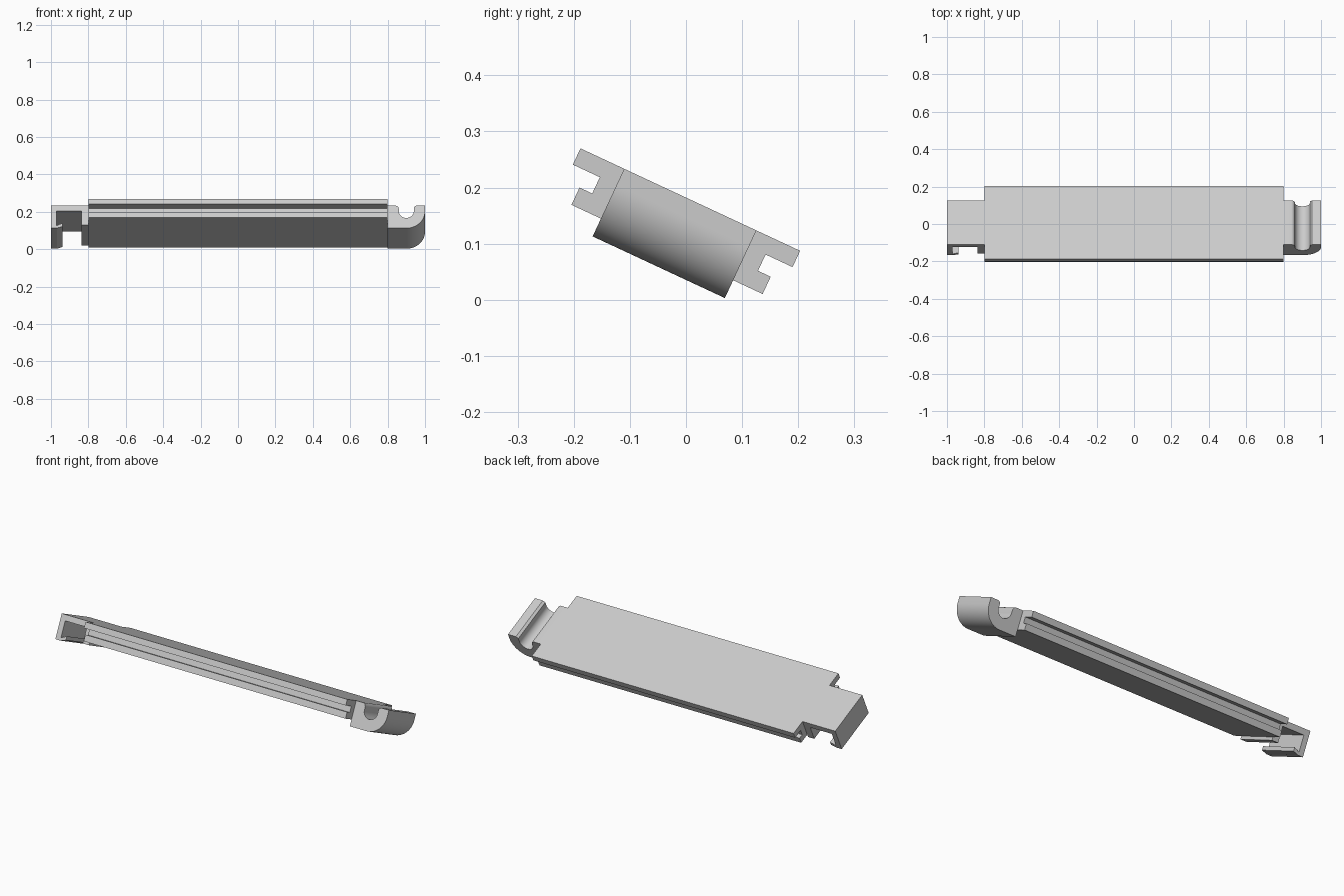
import bpy
import bmesh
from math import radians, sin, cos
from mathutils import Matrix, Vector

cube = bpy.data.objects.get("Cube")
if cube:
    bpy.data.objects.remove(cube)

grey = bpy.data.materials.new("light grey")
grey.use_nodes = True
colour = (0.6, 0.6, 0.6, 1)
grey.diffuse_color = colour
grey.node_tree.nodes["Principled BSDF"].inputs["Base Color"].default_value = colour

TILT = Matrix.Rotation(radians(-25), 4, 'X')
MID = -0.0685          # middle of the slat across its width
TOP, LOW = 0.165, 0.032


def arc(cx, cz, r, start, end, steps):
    """Points on a circle from one angle to another, in degrees."""
    angles = [radians(start + (end - start) * i / steps) for i in range(steps + 1)]
    return [(cx + r * cos(a), cz + r * sin(a)) for a in angles]


def extrude(name, outline, place, start, end, smooth=False):
    """Extrude a closed outline between two positions, then tilt it."""
    bm = bmesh.new()
    base = bm.faces.new([bm.verts.new(place(p, start)) for p in outline])
    new = bmesh.ops.extrude_face_region(bm, geom=[base])["geom"]
    move = place(outline[0], end) - place(outline[0], start)
    bmesh.ops.translate(bm, vec=move, verts=[g for g in new if isinstance(g, bmesh.types.BMVert)])
    bmesh.ops.recalc_face_normals(bm, faces=bm.faces)
    bm.transform(TILT)
    mesh = bpy.data.meshes.new(name)
    bm.to_mesh(mesh)
    bm.free()
    mesh.materials.append(grey)
    obj = bpy.data.objects.new(name, mesh)
    bpy.context.collection.objects.link(obj)
    if smooth:
        bpy.ops.object.select_all(action='DESELECT')
        obj.select_set(True)
        bpy.context.view_layer.objects.active = obj
        bpy.ops.object.shade_smooth_by_angle(angle=radians(30))
    return obj


def along_length(p, x):
    return Vector((x, MID + p[0], p[1]))


def across_width(p, y):
    return Vector((p[0], MID + y, p[1]))


# Long slat with a groove down each edge
half = [(0.216, TOP), (0.216, 0.133), (0.163, 0.133),
        (0.163, 0.101), (0.188, 0.101), (0.188, 0.067)]
slat = half + [(-y, z) for y, z in reversed(half)]
extrude("slat", slat, along_length, -0.8, 0.8)

# Rounded socket end with an open round channel
socket = [(0.8, LOW)]
socket += arc(0.9, 0.132, 0.1, -90, 0, 24)
socket += [(1, TOP), (0.952, TOP), (0.94, 0.155)]
socket += arc(0.9, 0.132, 0.04, 0, -180, 24)
socket += arc(0.84, 0.145, 0.02, 0, 90, 6)
socket += [(0.8, TOP)]
extrude("socket_end", socket, across_width, -0.13, 0.13, smooth=True)

# Clip end with a hooked lip
clip = [(-1, TOP), (-0.8, TOP), (-0.8, 0.05), (-0.838, 0.05),
        (-0.838, 0.134), (-0.97, 0.134), (-0.97, 0.047),
        (-0.938, 0.062), (-0.938, 0.042), (-0.968, LOW), (-1, LOW)]
extrude("clip_end", clip, across_width, -0.13, 0.13)
